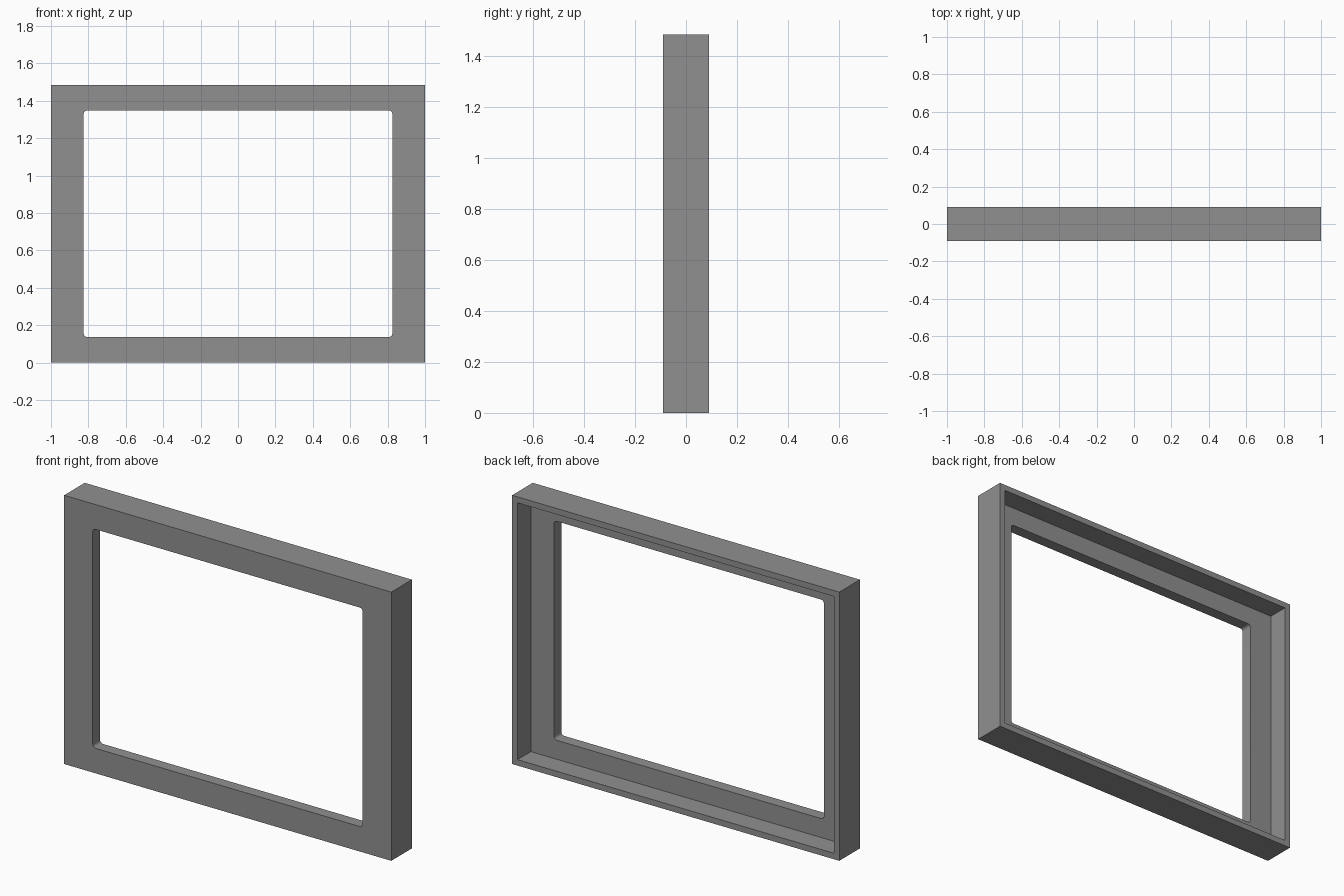
import bpy, bmesh, math

if "Cube" in bpy.data.objects:
    bpy.data.objects.remove(bpy.data.objects["Cube"])

W, H, D = 2.0, 1.485, 0.18      # outer size
WALL = 0.033                    # rim thickness around the back recess
PANEL = 0.064                   # thickness of the front panel
OPEN_X, OPEN_Z0, OPEN_Z1 = 0.825, 0.138, 1.348
RADIUS = 0.018

grey = bpy.data.materials.new("mid grey")
grey.diffuse_color = (0.28, 0.28, 0.28, 1)
grey.use_nodes = True
grey.node_tree.nodes["Principled BSDF"].inputs["Base Color"].default_value = grey.diffuse_color


def prism(name, outline, y0, y1):
    """Extrude an (x, z) outline from y0 to y1."""
    bm = bmesh.new()
    face = bm.faces.new([bm.verts.new((x, y0, z)) for x, z in outline])
    ext = bmesh.ops.extrude_face_region(bm, geom=[face])
    verts = [v for v in ext["geom"] if isinstance(v, bmesh.types.BMVert)]
    bmesh.ops.translate(bm, verts=verts, vec=(0, y1 - y0, 0))
    bmesh.ops.recalc_face_normals(bm, faces=bm.faces)
    mesh = bpy.data.meshes.new(name)
    bm.to_mesh(mesh)
    bm.free()
    mesh.materials.append(grey)
    obj = bpy.data.objects.new(name, mesh)
    bpy.context.collection.objects.link(obj)
    return obj


def rect(hx, z0, z1):
    return [(-hx, z0), (hx, z0), (hx, z1), (-hx, z1)]


def rounded_rect(hx, z0, z1, r, steps=6):
    centres = [(hx - r, z1 - r), (-hx + r, z1 - r), (-hx + r, z0 + r), (hx - r, z0 + r)]
    points = []
    for i, (cx, cz) in enumerate(centres):
        for s in range(steps + 1):
            a = math.pi / 2 * (i + s / steps)
            points.append((cx + r * math.cos(a), cz + r * math.sin(a)))
    return points


# Solid block
frame = prism("frame", rect(W / 2, 0, H), -D / 2, D / 2)

# Back recess and rounded opening
cutters = [
    prism("recess_cutter", rect(W / 2 - WALL, WALL, H - WALL), -D / 2 + PANEL, D),
    prism("opening_cutter", rounded_rect(OPEN_X, OPEN_Z0, OPEN_Z1, RADIUS), -D, D * 1.5),
]
bpy.context.view_layer.objects.active = frame
for cutter in cutters:
    cutter.hide_render = True
    mod = frame.modifiers.new(cutter.name, 'BOOLEAN')
    mod.operation = 'DIFFERENCE'
    mod.solver = 'EXACT'
    mod.object = cutter
    bpy.ops.object.modifier_apply(modifier=mod.name)
    bpy.data.objects.remove(cutter)

# Smooth the rounded corners only
frame.select_set(True)
bpy.ops.object.shade_smooth_by_angle(angle=math.radians(30))
